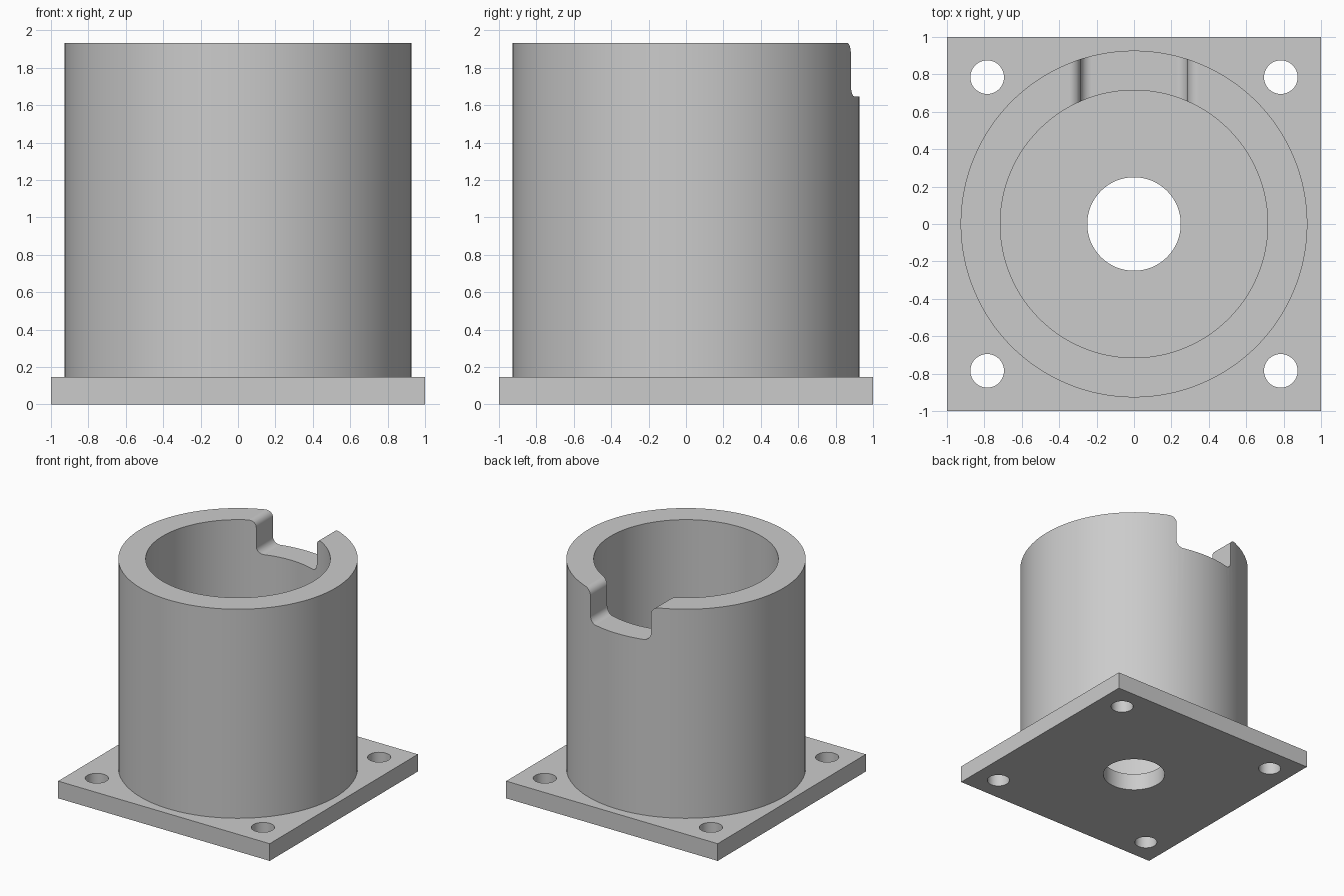
import bpy
import bmesh
import math

cube = bpy.data.objects.get("Cube")
if cube:
    bpy.data.objects.remove(cube, do_unlink=True)

PLATE_TOP, TOP, NOTCH_FLOOR = 0.147, 1.933, 1.647
OUTER, INNER = 0.927, 0.715
NOTCH_HALF, FILLET = 0.286, 0.06

grey = bpy.data.materials.new("Plain grey")
grey.use_nodes = True
colour = (0.6, 0.6, 0.6, 1)
grey.diffuse_color = colour
grey.node_tree.nodes["Principled BSDF"].inputs["Base Color"].default_value = colour


def add_object(name, bm):
    bmesh.ops.recalc_face_normals(bm, faces=bm.faces)
    mesh = bpy.data.meshes.new(name)
    bm.to_mesh(mesh)
    bm.free()
    mesh.materials.append(grey)
    obj = bpy.data.objects.new(name, mesh)
    bpy.context.collection.objects.link(obj)
    return obj


def prism(name, points, offset):
    """Extrude a closed outline of 3D points along an offset."""
    bm = bmesh.new()
    face = bm.faces.new([bm.verts.new(p) for p in points])
    new = bmesh.ops.extrude_face_region(bm, geom=[face], use_keep_orig=True)["geom"]
    verts = [g for g in new if isinstance(g, bmesh.types.BMVert)]
    bmesh.ops.translate(bm, verts=verts, vec=offset)
    return add_object(name, bm)


def cylinder(name, radius, low, high, x=0, y=0, sides=64):
    ring = [2 * math.pi * i / sides for i in range(sides)]
    outline = [(x + radius * math.cos(a), y + radius * math.sin(a), low) for a in ring]
    return prism(name, outline, (0, 0, high - low))


def cut(obj, cutter):
    cutter.hide_render = True
    mod = obj.modifiers.new("Cut", 'BOOLEAN')
    mod.operation = 'DIFFERENCE'
    mod.solver = 'EXACT'
    mod.object = cutter
    bpy.context.view_layer.objects.active = obj
    bpy.ops.object.modifier_apply(modifier=mod.name)
    bpy.data.objects.remove(cutter, do_unlink=True)


def finish(obj):
    bpy.ops.object.select_all(action='DESELECT')
    obj.select_set(True)
    bpy.context.view_layer.objects.active = obj
    bpy.ops.object.shade_smooth_by_angle(angle=math.radians(30))
    mod = obj.modifiers.new("Even shading", 'WEIGHTED_NORMAL')
    mod.keep_sharp = True


# Square base plate with a central bore and four corner bolt holes
corners = [(-1, -1, 0), (1, -1, 0), (1, 1, 0), (-1, 1, 0)]
plate = prism("base_plate", corners, (0, 0, PLATE_TOP))
cut(plate, cylinder("bore_cutter", 0.25, -0.1, 0.3))
for sx in (-1, 1):
    for sy in (-1, 1):
        cut(plate, cylinder("bolt_cutter", 0.09, -0.1, 0.3, sx * 0.785, sy * 0.785, 48))
finish(plate)

# Open tube standing on the plate
tube = cylinder("tube", OUTER, PLATE_TOP, TOP, sides=128)
cut(tube, cylinder("tube_cutter", INNER, PLATE_TOP - 0.1, TOP + 0.1, sides=128))


# Rim notch at the back, rounded at its floor and at its lips
def arc(cx, cz, start, end, steps=8):
    angles = [math.radians(start + (end - start) * i / steps) for i in range(steps + 1)]
    return [(cx + FILLET * math.cos(a), cz + FILLET * math.sin(a)) for a in angles]


half = arc(NOTCH_HALF - FILLET, NOTCH_FLOOR + FILLET, -90, 0)
half += arc(NOTCH_HALF + FILLET, TOP - FILLET, 180, 90)
half.append((NOTCH_HALF + FILLET, TOP + 0.1))
outline = half + [(-x, z) for x, z in reversed(half)]
cut(tube, prism("notch_cutter", [(x, 0.3, z) for x, z in outline], (0, 0.9, 0)))
finish(tube)
